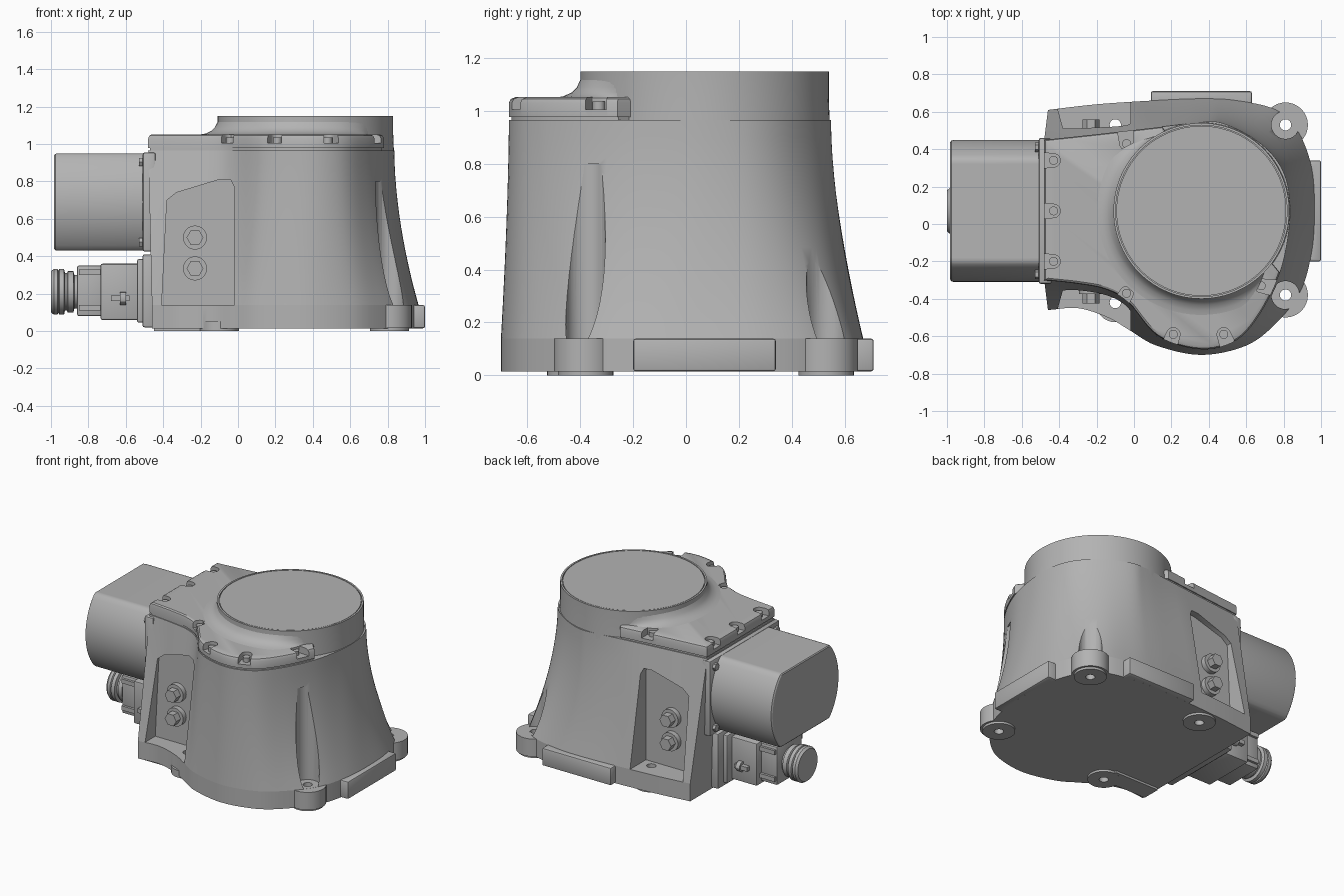
import bpy
import bmesh
from math import sin, cos, radians, tau
from mathutils import Vector

if "Cube" in bpy.data.objects:
    bpy.data.objects.remove(bpy.data.objects["Cube"], do_unlink=True)

GREY = bpy.data.materials.new("cast grey")
GREY.use_nodes = True
GREY.diffuse_color = (0.45, 0.45, 0.45, 1)
GREY.node_tree.nodes["Principled BSDF"].inputs["Base Color"].default_value = GREY.diffuse_color


def ring(points, axis, level):
    """Place a flat outline at a level along an axis."""
    place = {"x": lambda a, b: (level, a, b),
             "y": lambda a, b: (a, level, b),
             "z": lambda a, b: (a, b, level)}[axis]
    return [place(a, b) for a, b in points]


def loft(name, rings):
    """Skin matching rings and close both ends."""
    bm = bmesh.new()
    rows = [[bm.verts.new(p) for p in r] for r in rings]
    n = len(rows[0])
    for low, high in zip(rows, rows[1:]):
        for i in range(n):
            j = (i + 1) % n
            bm.faces.new((low[i], low[j], high[j], high[i]))
    bm.faces.new(rows[0])
    bm.faces.new(rows[-1])
    bmesh.ops.recalc_face_normals(bm, faces=bm.faces)
    mesh = bpy.data.meshes.new(name)
    bm.to_mesh(mesh)
    bm.free()
    mesh.materials.append(GREY)
    obj = bpy.data.objects.new(name, mesh)
    bpy.context.collection.objects.link(obj)
    return obj


def prism(name, points, axis, lo, hi):
    return loft(name, [ring(points, axis, lo), ring(points, axis, hi)])


def circle(cx, cy, r, n=32):
    return [(cx + r * cos(tau * i / n), cy + r * sin(tau * i / n)) for i in range(n)]


def rect(a, b, c, d):
    return [(a, c), (b, c), (b, d), (a, d)]


def scaled(points, s, cx, cy):
    return [(cx + (a - cx) * s, cy + (b - cy) * s) for a, b in points]


def apply_mod(obj, kind, **settings):
    mod = obj.modifiers.new(kind.lower(), kind)
    for key, value in settings.items():
        setattr(mod, key, value)
    bpy.context.view_layer.objects.active = obj
    bpy.ops.object.modifier_apply(modifier=mod.name)


def combine(obj, other, operation):
    apply_mod(obj, "BOOLEAN", object=other, operation=operation, solver="EXACT")
    bpy.data.objects.remove(other, do_unlink=True)


def bevel(obj, width, segments=2):
    apply_mod(obj, "BEVEL", width=width, segments=segments, limit_method="ANGLE")
    return obj


STEPS = 6


def spline(points):
    """Smooth open curve through the points."""
    p = [Vector(q) for q in points]
    p = [p[0] * 2 - p[1]] + p + [p[-1] * 2 - p[-2]]
    out = []
    for a, b, c, d in zip(p, p[1:], p[2:], p[3:]):
        for k in range(STEPS):
            t = k / STEPS
            v = b + (c - a) * t / 2 + (a * 2 - b * 5 + c * 4 - d) * t * t / 2 \
                + (b * 3 - a - c * 3 + d) * t ** 3 / 2
            out.append((v.x, v.y))
    return out + [tuple(p[-2])]


# Outlines of the housing at foot and shoulder, in matching order
foot = spline([(-.46, -.46), (-.3, -.45), (-.14, -.5), (-.02, -.57), (.12, -.65), (.36, -.7),
               (.6, -.65), (.76, -.53), (.89, -.36), (.95, -.15), (.965, .07), (.95, .3),
               (.88, .49), (.76, .61), (.55, .66), (.36, .67), (.1, .66), (-.2, .64), (-.46, .61)])
shoulder = spline([(-.48, -.3), (-.3, -.32), (-.15, -.35), (-.03, -.42), (.13, -.6), (.36, -.67),
                   (.55, -.62), (.68, -.47), (.78, -.26), (.825, -.06), (.835, .1), (.81, .25),
                   (.74, .37), (.62, .47), (.47, .54), (.36, .545), (.15, .52), (-.2, .48), (-.48, .45)])
FOOT_Z, SHOULDER_Z, TOP_Z = .14, .965, 1.15
CX, CY, R = .36, .07, .47
HOLES = [(.81, .53), (.81, -.38), (-.1, .53), (-.1, -.42)]

# Flared housing: straight taper at the motor end, concave flare at the round end
body_rings = []
for k in range(13):
    t = k / 12
    section = []
    for (fx, fy), (sx, sy) in zip(foot, shoulder):
        power = 1 + .8 * min(1, max(0, fx * 2))
        w = (1 - t) ** power
        section.append((sx + (fx - sx) * w, sy + (fy - sy) * w))
    body_rings.append(ring(section, "z", FOOT_Z + (SHOULDER_Z - FOOT_Z) * t))
body = loft("housing", body_rings)

# Side pockets and bolt clearance slots
pocket = [(-.41, .1), (-.38, .7), (-.33, .74), (-.1, .81), (-.04, .81), (-.02, .77), (-.02, .1)]
for lo, hi in ((-1, -.34), (.475, 1)):
    combine(body, prism("pocket_cutter", pocket, "y", lo, hi), "DIFFERENCE")
for x, y in HOLES[:2]:
    combine(body, prism("slot_cutter", circle(x, y, .075), "z", .1, .8), "DIFFERENCE")

# Plinth with side pads, lugs, feet and bolt holes
plinth = prism("plinth", foot, "z", .015, FOOT_Z)
for pad in (rect(.7, 1, -.2, .34), rect(.09, .63, .4, .71)):
    combine(plinth, bevel(prism("side_pad", pad, "z", .0151, FOOT_Z - .001), .01), "UNION")
for x, y in HOLES[:2]:
    combine(plinth, prism("lug", circle(x, y, .12), "z", .0152, FOOT_Z - .0005), "UNION")
for x, y in HOLES:
    combine(plinth, prism("foot_pad", circle(x, y, .105), "z", 0, .05), "UNION")
combine(plinth, prism("foot_pad", rect(-.45, -.1, -.43, -.3), "z", .0003, .05), "UNION")
for x, y in HOLES:
    combine(plinth, prism("hole_cutter", circle(x, y, .03), "z", -.1, .3), "DIFFERENCE")

# Round neck with a thin rim around the top disc
loft("neck", [ring(circle(CX, CY, r, 96), "z", z) for r, z in
              ((R + .006, .9), (R, 1.05), (R, TOP_Z), (R - .012, TOP_Z), (R - .012, TOP_Z - .01))])
prism("top_disc", circle(CX, CY, R - .016, 96), "z", 1.1, TOP_Z - .001)

# Bolted cover with gasket
cover_outline = shoulder[:8 * STEPS + 1] + shoulder[16 * STEPS:]
prism("gasket", scaled(cover_outline, .985, .1, 0), "z", .95, .985)
cover = loft("cover", [ring(scaled(cover_outline, s, .1, 0), "z", z) for s, z in
                       ((1, .978), (1, 1.03), (.99, 1.045), (.965, 1.052))])

# Concave blend from cover up to neck, fading out at both cover ends
blend = []
for z, extra in ((1.0, .1), (1.05, .1), (1.056, .065), (1.07, .035), (1.09, .015), (1.12, .001)):
    section = []
    for deg in range(0, 360, 4):
        fade = min(1, max(0, min((deg - 122) / 28, (316 - deg) / 22)))
        r = R - .002 + extra * fade
        section.append((CX + r * cos(radians(deg)), CY + r * sin(radians(deg))))
    blend.append(ring(section, "z", z))
loft("cover_blend", blend)

# Notches open to the cover edge, each with a bolt: position and outward heading
bolts = [(-.43, .34, 180), (-.43, .07, 180), (-.43, -.2, 180), (-.04, .43, 95),
         (-.04, -.37, 240), (.21, -.59, 250), (.48, -.59, 290), (.68, -.33, 350)]
for x, y, heading in bolts:
    d = Vector((cos(radians(heading)), sin(radians(heading))))
    slot = []
    for k in range(13):
        a = radians(heading + 90 + 15 * k)
        slot.append((x + .036 * cos(a), y + .036 * sin(a)))
    side = Vector((-d.y, d.x)) * .05
    end = Vector((x, y)) + d * .15
    slot += [tuple(end - side), tuple(end + side)]
    combine(cover, prism("notch_cutter", slot, "z", 1.005, 1.2), "DIFFERENCE")
    prism("cover_bolt", circle(x, y, .024, 16), "z", .99, 1.035)

# Motor: round barrel with flat top and bottom, on a bolted flange
MY, MZ = .07, .69
barrel = [(MY + .38 * cos(tau * i / 96), MZ + max(-.26, min(.26, .38 * sin(tau * i / 96))))
          for i in range(96)]
loft("motor", [ring(scaled(barrel, s, MY, MZ), "x", x) for s, x in
               ((.965, -.983), (.99, -.977), (1, -.962), (1, -.44))])
bevel(prism("motor_flange", rect(MY - .39, MY + .39, .425, .955), "x", -.51, -.44), .012)
for y in (MY - .34, MY + .34):
    for z in (.475, .905):
        prism("flange_bolt", circle(y, z, .025, 6), "x", -.53, -.5)

# Power connector: stepped blocks, then a ribbed round cap
PY, PZ = .07, .21
for name, half, lo, hi, start, end in (
        ("connector_plate", .3, .02, .41, -.51, -.44),
        ("connector_gasket", .24, .045, .385, -.54, -.5),
        ("connector_housing", .19, .06, .36, -.735, -.53),
        ("connector_plug", .14, .08, .35, -.86, -.72)):
    bevel(prism(name, rect(PY - half, PY + half, lo, hi), "x", start, end), .01)
for s in (-1, 1):
    prism("latch_bar", rect(PY + s * .2 - .02, PY + s * .2 + .02, .16, .19), "x", -.68, -.58)
    prism("latch_pin", circle(PY + s * .2, .175, .035, 12), "x", -.63, -.6)
    for z in (.11, .3):
        prism("plug_rib", rect(PY + s * .145 - .012, PY + s * .145 + .012, z, z + .03), "x", -.85, -.73)
cap = ((.09, -.85), (.09, -.875), (.11, -.88), (.11, -.91), (.1, -.915), (.1, -.925),
       (.122, -.93), (.122, -.955), (.112, -.96), (.122, -.965), (.122, -.985), (.11, -1))
loft("connector_cap", [ring(circle(PY, PZ, r, 40), "x", x) for r, x in cap])

# Fittings inside both pockets
for wall, s in ((-.34, -1), (.475, 1)):
    for z in (.335, .5):
        prism("fitting_collar", circle(-.23, z, .064), "y", wall - s * .02, wall + s * .035)
        prism("fitting_nut", circle(-.23, z, .045, 6), "y", wall, wall + s * .085)

# Smooth curved faces, keep edges crisp
bpy.ops.object.select_all(action="DESELECT")
for obj in bpy.context.collection.objects:
    if obj.type == "MESH" and GREY.name in obj.data.materials:
        obj.select_set(True)
        bpy.context.view_layer.objects.active = obj
bpy.ops.object.shade_smooth_by_angle(angle=radians(30))
